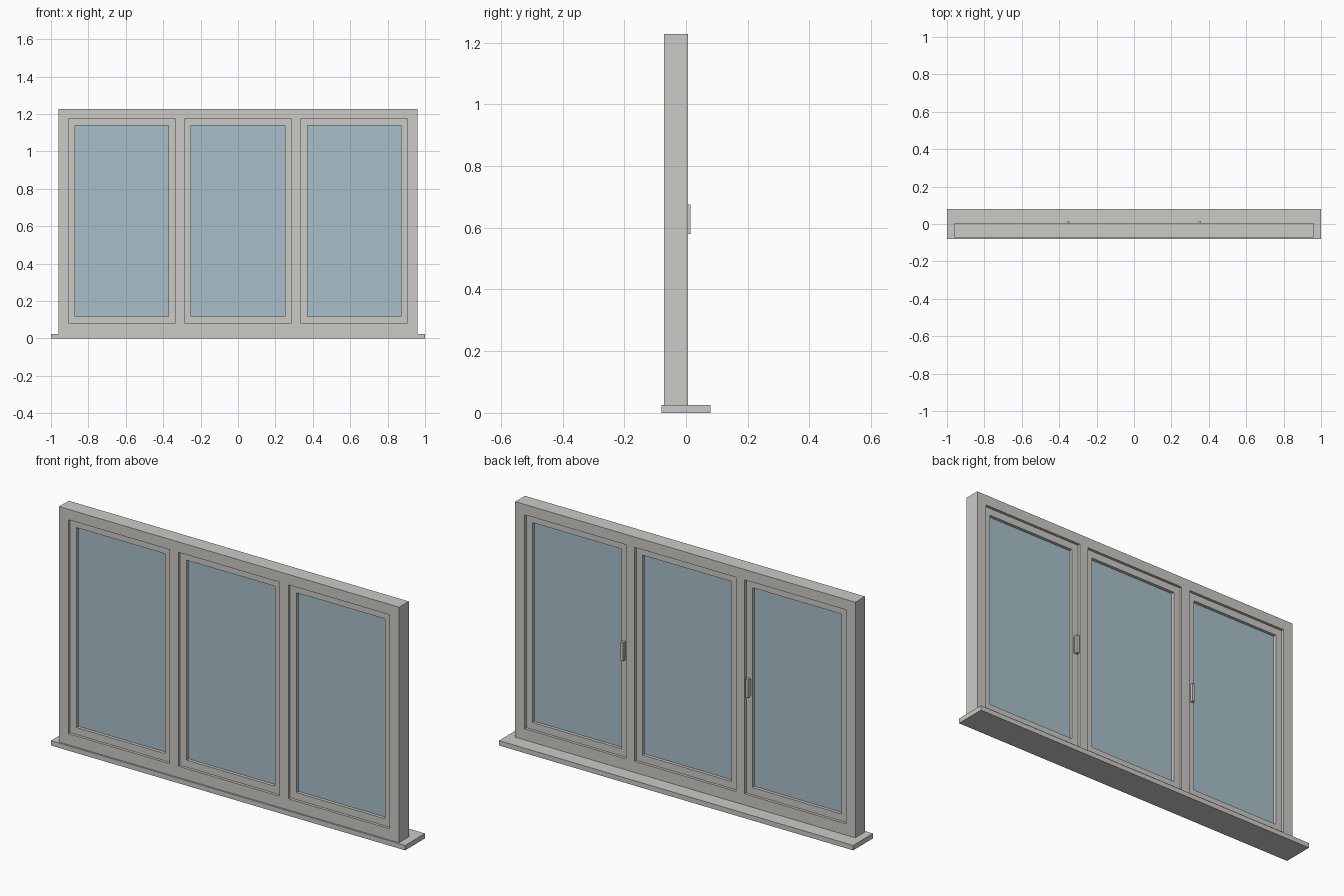
import bpy
import bmesh
from mathutils import Matrix, Vector

old = bpy.data.objects.get("Cube")
if old:
    bpy.data.objects.remove(old, do_unlink=True)


def material(name, color):
    mat = bpy.data.materials.new(name)
    mat.use_nodes = True
    mat.diffuse_color = color
    mat.node_tree.nodes["Principled BSDF"].inputs["Base Color"].default_value = color
    return mat


grey = material("warm_grey", (0.597, 0.591, 0.558, 1))
blue = material("glass_blue", (0.392, 0.527, 0.584, 1))


def finish(name, bm, mat):
    bmesh.ops.recalc_face_normals(bm, faces=bm.faces)
    mesh = bpy.data.meshes.new(name)
    bm.to_mesh(mesh)
    bm.free()
    mesh.materials.append(mat)
    obj = bpy.data.objects.new(name, mesh)
    bpy.context.scene.collection.objects.link(obj)
    return obj


def add_box(bm, x, y, z):
    """Add a box given its (low, high) range on each axis."""
    low, high = Vector((x[0], y[0], z[0])), Vector((x[1], y[1], z[1]))
    matrix = Matrix.Translation((low + high) / 2) @ Matrix.Diagonal((high - low).to_4d())
    bmesh.ops.create_cube(bm, size=1, matrix=matrix)


def box(name, x, y, z, mat):
    bm = bmesh.new()
    add_box(bm, x, y, z)
    return finish(name, bm, mat)


def panel(name, x, z, y, openings, opening_z, mat):
    """Build a flat panel pierced by a row of rectangular openings."""
    xs = sorted([*x, *(edge for o in openings for edge in o)])
    zs = [z[0], *opening_z, z[1]]
    bm = bmesh.new()
    grid = [[bm.verts.new((px, y[0], pz)) for pz in zs] for px in xs]
    for i in range(len(xs) - 1):
        for j in range(3):
            if j == 1 and i % 2 == 1:
                continue
            bm.faces.new((grid[i][j], grid[i + 1][j], grid[i + 1][j + 1], grid[i][j + 1]))
    front = bm.faces[:]
    result = bmesh.ops.extrude_face_region(bm, geom=front, use_keep_orig=True)
    moved = [v for v in result["geom"] if isinstance(v, bmesh.types.BMVert)]
    bmesh.ops.translate(bm, verts=moved, vec=(0, y[1] - y[0], 0))
    bmesh.ops.dissolve_limit(bm, angle_limit=0.01, verts=bm.verts, edges=bm.edges)
    return finish(name, bm, mat)


# Sill and fixed outer frame
box("sill", (-1, 1), (-0.08, 0.08), (0, 0.025), grey)
bays = {"right": (-0.907, -0.335), "middle": (-0.286, 0.286), "left": (0.335, 0.907)}
bay_z = (0.082, 1.174)
panel("outer_frame", (-0.96, 0.96), (0.025, 1.227), (-0.072, 0.006),
      list(bays.values()), bay_z, grey)

# Sashes and glass panes, recessed on both sides
rail = 0.036
pane_z = (bay_z[0] + rail, bay_z[1] - rail)
for side, (x0, x1) in bays.items():
    pane_x = (x0 + rail, x1 - rail)
    panel(side + "_sash", (x0, x1), bay_z, (-0.058, -0.008), [pane_x], pane_z, grey)
    box(side + "_glass", pane_x, (-0.042, -0.024), pane_z, blue)

# Handles on the back of the two side sashes
for side, x in (("right", -0.352), ("left", 0.352)):
    bm = bmesh.new()
    add_box(bm, (x - 0.009, x + 0.009), (-0.01, -0.002), (0.585, 0.67))
    add_box(bm, (x - 0.007, x + 0.007), (-0.003, 0.014), (0.58, 0.675))
    finish(side + "_handle", bm, grey)
